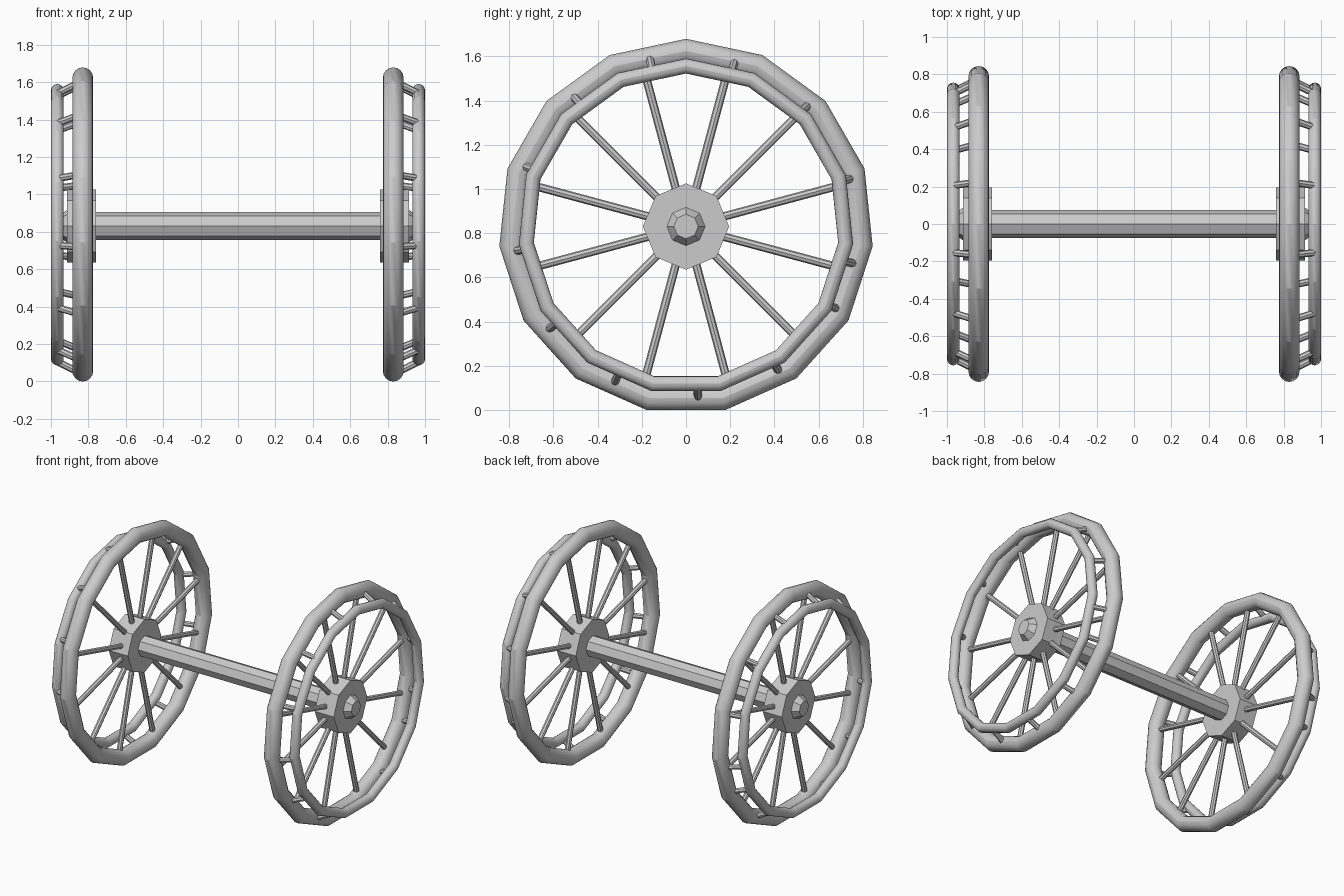
import bpy
import math
from mathutils import Vector

cube = bpy.data.objects.get("Cube")
if cube:
    bpy.data.objects.remove(cube, do_unlink=True)

AXLE_Z = 0.83
RIM_X, RIM_R = 0.83, 0.794
RING_X, RING_R = 0.966, 0.726


def point(x, radius, angle):
    """Point on a wheel; angle runs from straight up towards +y."""
    return Vector((x, radius * math.sin(angle), AXLE_Z + radius * math.cos(angle)))


def hoop(name, x, major, minor):
    bpy.ops.mesh.primitive_torus_add(
        major_segments=15, minor_segments=16, major_radius=major, minor_radius=minor,
        location=(x, 0, AXLE_Z), rotation=(0, -math.pi / 2, 0))
    bpy.context.object.name = name
    bpy.ops.object.shade_smooth_by_angle(angle=0.4)


def rod(name, start, end, r1, r2=None, sides=8):
    axis = end - start
    bpy.ops.mesh.primitive_cone_add(
        vertices=sides, radius1=r1, radius2=r1 if r2 is None else r2,
        depth=axis.length, location=(start + end) / 2)
    obj = bpy.context.object
    obj.name = name
    obj.rotation_euler = axis.to_track_quat('Z', 'Y').to_euler()


# Axle between the two hubs
rod("axle", point(-0.8, 0, 0), point(0.8, 0, 0), 0.075)

for side, label in ((1, "left"), (-1, "right")):
    # Main rim and the smaller outer hand ring
    hoop(label + "_rim", side * RIM_X, RIM_R, 0.055)
    hoop(label + "_hand_ring", side * RING_X, RING_R, 0.034)

    # Hub with a tapered cap
    rod(label + "_hub", point(side * 0.76, 0, 0), point(side * 0.915, 0, 0), 0.195)
    rod(label + "_hub_cap", point(side * 0.91, 0, 0), point(side * 0.96, 0, 0), 0.09, 0.055)

    # Spokes
    for i in range(12):
        a = math.radians(15 + 30 * i)
        rod(f"{label}_spoke_{i + 1}", point(side * RIM_X, 0.15, a),
            point(side * RIM_X, 0.77, a), 0.019)

    # Pegs holding the hand ring to the rim
    for i in range(13):
        a = math.pi / 2 + 0.5 * (i + 1)
        rod(f"{label}_peg_{i + 1}", point(side * RIM_X, RIM_R, a),
            point(side * RING_X, RING_R, a), 0.019)
